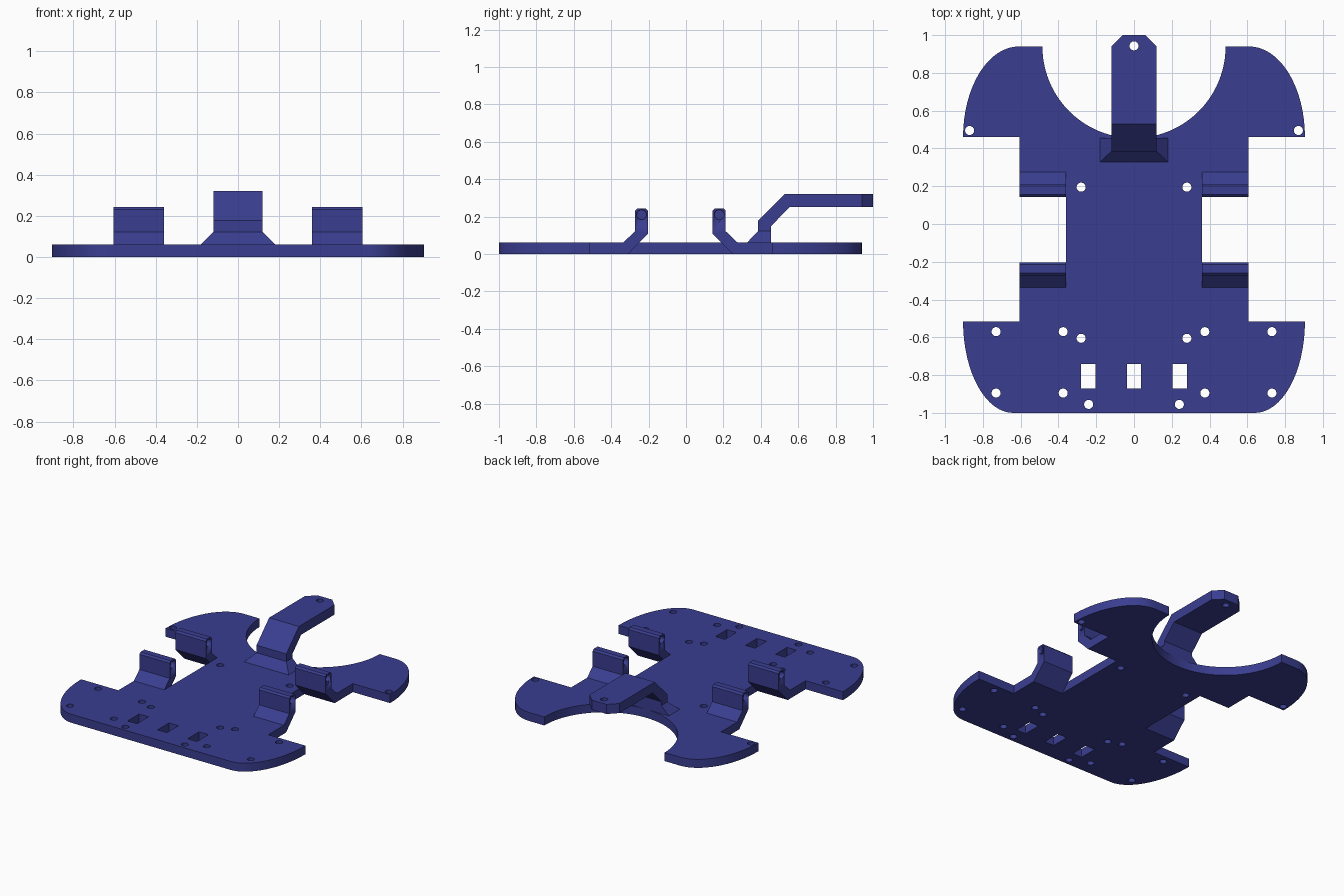
import bpy, bmesh, math
from mathutils import Matrix

if "Cube" in bpy.data.objects:
    bpy.data.objects.remove(bpy.data.objects["Cube"])

blue = bpy.data.materials.new("navy blue")
blue.diffuse_color = (0.042, 0.048, 0.28, 1)
blue.use_nodes = True
blue.node_tree.nodes["Principled BSDF"].inputs["Base Color"].default_value = blue.diffuse_color

# local x, y, z -> world y, z, x : for side profiles extruded across the width
SIDE = Matrix(((0, 0, 1, 0), (1, 0, 0, 0), (0, 1, 0, 0), (0, 0, 0, 1)))


def arc(cx, cy, rx, ry, a0, a1, n):
    return [(cx + rx * math.cos(math.radians(a0 + (a1 - a0) * i / n)),
             cy + ry * math.sin(math.radians(a0 + (a1 - a0) * i / n))) for i in range(n + 1)]


def circle(x, y, r=0.024, n=24):
    return arc(x, y, r, r, 0, 360, n)[:-1]


def prism(name, loops, lo, hi, side=False):
    """Extrude a filled outline (first loop) with holes (other loops) from lo to hi."""
    cu = bpy.data.curves.new(name, 'CURVE')
    cu.dimensions, cu.fill_mode = '2D', 'BOTH'
    cu.extrude = (hi - lo) / 2
    for loop in loops:
        sp = cu.splines.new('POLY')
        sp.points.add(len(loop) - 1)
        for p, (x, y) in zip(sp.points, loop):
            p.co = (x, y, 0, 1)
        sp.use_cyclic_u = True
    ob = bpy.data.objects.new(name, cu)
    bpy.context.collection.objects.link(ob)
    bpy.ops.object.select_all(action='DESELECT')
    ob.select_set(True)
    bpy.context.view_layer.objects.active = ob
    bpy.ops.object.convert(target='MESH')
    ob = bpy.context.object
    ob.name = name
    me = ob.data
    me.transform(Matrix.Translation((0, 0, (lo + hi) / 2)))
    if side:
        me.transform(SIDE)
    bm = bmesh.new()
    bm.from_mesh(me)
    bmesh.ops.remove_doubles(bm, verts=bm.verts, dist=1e-5)
    bmesh.ops.recalc_face_normals(bm, faces=bm.faces)
    bm.to_mesh(me)
    bm.free()
    me.materials.clear()
    me.materials.append(blue)
    bpy.ops.object.shade_smooth_by_angle(angle=math.radians(30))
    return ob


# chassis plate: right half outline, mirrored, with screw holes and slots
half = arc(0.64, -0.515, 0.265, 0.485, -90, 0, 16)
half += [(0.605, -0.515), (0.605, -0.335), (0.36, -0.335),
         (0.36, 0.275), (0.605, 0.275), (0.605, 0.46)]
half += arc(0.61, 0.46, 0.295, 0.48, 0, 90, 16)
half += arc(0, 0.94, 0.485, 0.485, 0, -90, 24)
outline = half + [(-x, y) for x, y in reversed(half[:-1])]
holes = [circle(s * x, y) for s in (-1, 1) for x, y in
         [(0.87, 0.495), (0.28, 0.195), (0.73, -0.57), (0.375, -0.57),
          (0.28, -0.605), (0.73, -0.895), (0.375, -0.895), (0.24, -0.955)]]
slots = [[(x - 0.038, -0.872), (x + 0.038, -0.872), (x + 0.038, -0.74), (x - 0.038, -0.74)]
         for x in (-0.242, 0, 0.242)]
prism("chassis_plate", [outline] + holes + slots, 0, 0.062)

# four cranked axle brackets, each with a blind pin hole in both ends
front = [(-0.335, 0), (-0.335, 0.062), (-0.272, 0.122), (-0.272, 0.232), (-0.26, 0.244),
         (-0.215, 0.244), (-0.203, 0.232), (-0.203, 0.108), (-0.31, 0)]
rear = [(-0.06 - y, z) for y, z in front]
for label, prof, pin_y in (("front", front, -0.2375), ("rear", rear, 0.1775)):
    for side_name, x0, x1 in (("left", -0.605, -0.36), ("right", 0.36, 0.605)):
        bracket = prism(f"{label}_{side_name}_bracket", [prof], x0, x1, True)
        for x in (x0, x1):
            cutter = prism("pin_cutter", [circle(pin_y, 0.21, 0.026)], x - 0.03, x + 0.03, True)
            cutter.hide_render = True
            bpy.context.view_layer.objects.active = bracket
            mod = bracket.modifiers.new("pin_hole", 'BOOLEAN')
            mod.operation, mod.solver, mod.object = 'DIFFERENCE', 'EXACT', cutter
            bpy.ops.object.modifier_apply(modifier=mod.name)
            bpy.data.objects.remove(cutter)

# hitch arm: rising bend, then flat tongue with clipped corners and a hole
prism("hitch_bend", [[(0.385, 0.05), (0.385, 0.177), (0.53, 0.322), (0.556, 0.322),
                      (0.556, 0.252), (0.455, 0.15), (0.455, 0.05)]], -0.12, 0.12, True)
prism("hitch_tongue", [[(-0.12, 0.556), (0.12, 0.556), (0.12, 0.94), (0.06, 1),
                        (-0.06, 1), (-0.12, 0.94)], circle(0, 0.943)], 0.252, 0.322)

# flared foot of the hitch arm, with an upright rear face
me = bpy.data.meshes.new("hitch_foot")
bm = bmesh.new()
bottom = [bm.verts.new((x, y, 0.06)) for x, y in
          ((-0.182, 0.325), (0.182, 0.325), (0.182, 0.455), (-0.182, 0.455))]
top = [bm.verts.new((x, y, 0.122)) for x, y in
       ((-0.12, 0.385), (0.12, 0.385), (0.12, 0.455), (-0.12, 0.455))]
bm.faces.new(bottom)
bm.faces.new(top)
for i in range(4):
    j = (i + 1) % 4
    bm.faces.new((bottom[i], bottom[j], top[j], top[i]))
bmesh.ops.recalc_face_normals(bm, faces=bm.faces)
bm.to_mesh(me)
bm.free()
me.materials.append(blue)
bpy.context.collection.objects.link(bpy.data.objects.new("hitch_foot", me))
